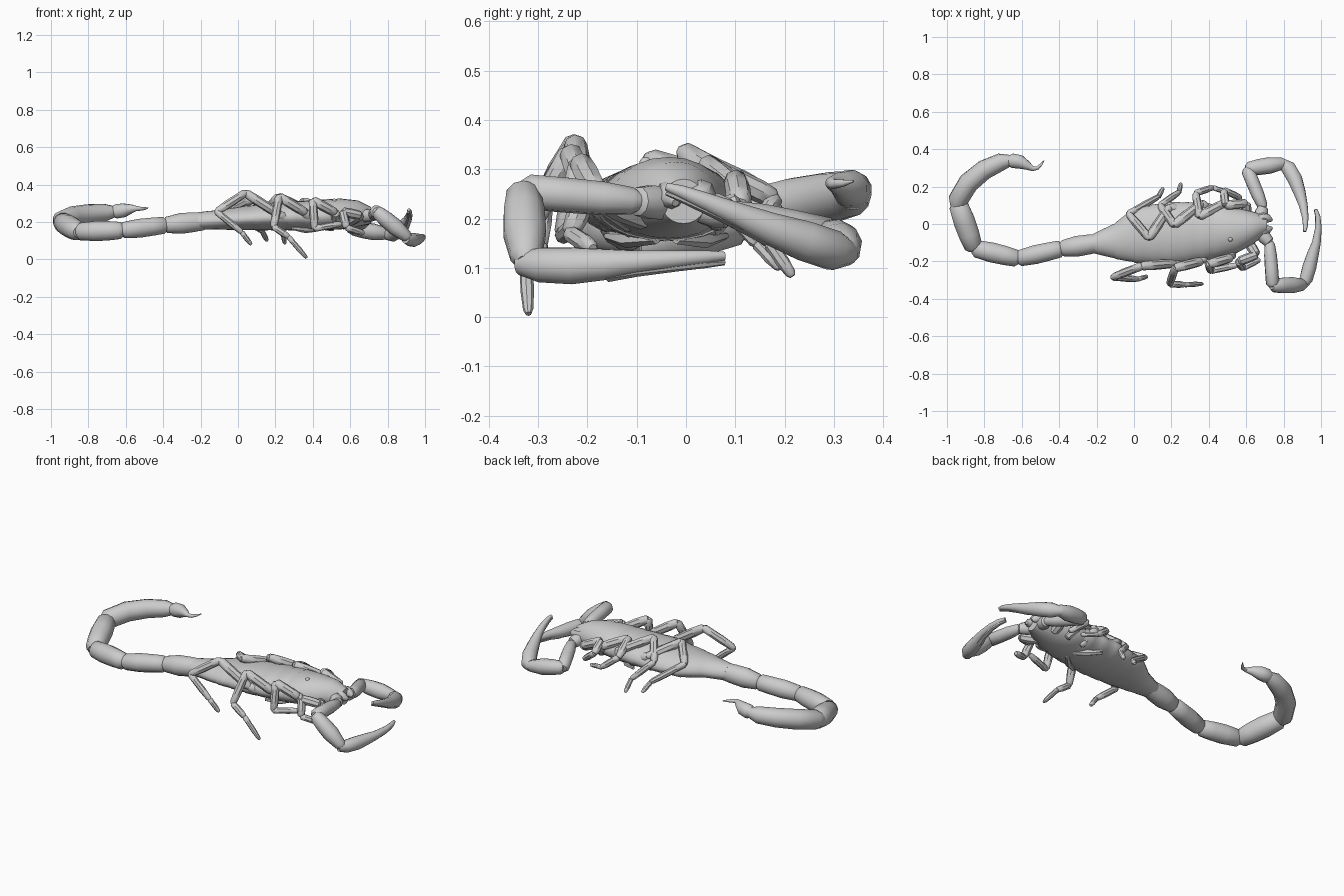
import bpy, bmesh, math
from mathutils import Vector

if "Cube" in bpy.data.objects:
    bpy.data.objects.remove(bpy.data.objects["Cube"])

grey = bpy.data.materials.new("shell grey")
grey.diffuse_color = (0.6, 0.6, 0.6, 1)
grey.use_nodes = True
grey.node_tree.nodes["Principled BSDF"].inputs["Base Color"].default_value = grey.diffuse_color


def finish(name, bm):
    bmesh.ops.recalc_face_normals(bm, faces=bm.faces)
    me = bpy.data.meshes.new(name)
    bm.to_mesh(me)
    bm.free()
    ob = bpy.data.objects.new(name, me)
    bpy.context.collection.objects.link(ob)
    me.materials.append(grey)
    bpy.ops.object.select_all(action='DESELECT')
    ob.select_set(True)
    bpy.context.view_layer.objects.active = ob
    bpy.ops.object.shade_smooth_by_angle(angle=math.radians(42))
    return ob


def skin(bm, rings):
    rows = [[bm.verts.new(p) for p in r] for r in rings]
    n = len(rows[0])
    for a, b in zip(rows, rows[1:]):
        for i in range(n):
            bm.faces.new((a[i], a[(i + 1) % n], b[(i + 1) % n], b[i]))
    bm.faces.new(rows[0])
    bm.faces.new(rows[-1])


def tube(bm, pts, n=10):
    """Round loft through (x, y, z, radius) points."""
    pos = [Vector(p[:3]) for p in pts]
    tans = [(pos[min(i + 1, len(pos) - 1)] - pos[max(i - 1, 0)]).normalized()
            for i in range(len(pos))]
    side = tans[0].orthogonal().normalized()
    rings = []
    for i, p in enumerate(pts):
        if i:
            side = tans[i - 1].rotation_difference(tans[i]) @ side
        up = tans[i].cross(side)
        rings.append([pos[i] + p[3] * (side * math.cos(2 * math.pi * k / n)
                      + up * math.sin(2 * math.pi * k / n)) for k in range(n)])
    skin(bm, rings)


def segment(bm, a, b, r0, rm, r1, n=10):
    """One barrel-shaped limb piece from a to b."""
    a, b = Vector(a), Vector(b)
    prof = [(-.04, r0 * .6), (.04, r0), (.3, rm * .96), (.6, rm), (.95, r1), (1.03, r1 * .6)]
    tube(bm, [(*a.lerp(b, t), r) for t, r in prof], n)


# body: stations of x, centre y, half width, top z, bottom z
stations = [(-.22, -.105, .05, .25, .16), (-.1, -.09, .095, .265, .16),
            (.0, -.06, .145, .28, .157), (.2, -.05, .168, .305, .155),
            (.4, -.04, .15, .315, .155), (.55, -.035, .12, .325, .16),
            (.64, -.02, .085, .315, .175), (.71, -.005, .045, .28, .19)]


def body_at(x):
    for a, b in zip(stations, stations[1:]):
        if x <= b[0]:
            t = (x - a[0]) / (b[0] - a[0])
            return [u + (v - u) * t for u, v in zip(a, b)]
    return list(stations[-1])


def body_ring(x, s, n=24):
    _, cy, hw, zt, zb = body_at(x)
    zm = zb + (zt - zb) * .45
    pts = []
    for k in range(n):
        a = 2 * math.pi * k / n
        c, d = math.cos(a), math.sin(a)
        y = cy + s * hw * math.copysign(abs(c) ** .95, c)
        h = (zt - zm) if d > 0 else (zm - zb)
        pts.append((x, y, zm + s * h * math.copysign(abs(d) ** 1.1, d)))
    return pts


bm = bmesh.new()
cuts = [-.22, -.1, 0, .09, .18, .27, .36, .43]
rings = []
for a, b in zip(cuts, cuts[1:]):      # overlapping back plates
    rings += [body_ring(a + .004, 1.015), body_ring((a + b) / 2, 1.01), body_ring(b - .004, .99)]
skin(bm, rings)
finish("abdomen", bm)

bm = bmesh.new()
skin(bm, [body_ring(x, s) for x, s in
          [(.42, .97), (.43, 1.02), (.5, 1.01), (.55, 1), (.6, 1), (.64, 1), (.68, 1), (.71, 1)]])
finish("carapace", bm)

# eye bump
bm = bmesh.new()
bmesh.ops.create_uvsphere(bm, u_segments=10, v_segments=6, radius=.013)
bmesh.ops.translate(bm, verts=bm.verts, vec=(.515, -.082, .312))
finish("eye", bm)

# mouth claws
for name, s in (("left_mouth_claw", 1), ("right_mouth_claw", -1)):
    bm = bmesh.new()
    y = s * .026
    tube(bm, [(.65, y, .25, .024), (.69, y * 1.2, .25, .03), (.72, y * 1.1, .24, .022),
              (.738, y * .8, .232, .008)], 8)
    finish(name, bm)

# belly combs
for name, s in (("left_comb", 1), ("right_comb", -1)):
    bm = bmesh.new()
    tube(bm, [(.42, -.04 + s * .02, .16, .012), (.36, -.04 + s * .08, .158, .018),
              (.29, -.04 + s * .12, .165, .008)], 6)
    finish(name, bm)

# tail
joints = [(-.18, -.1, .205), (-.39, -.132, .183), (-.62, -.185, .155), (-.855, -.13, .148),
          (-.942, .11, .2)]
radii = [(.05, .057, .045), (.047, .052, .045), (.047, .055, .048), (.05, .06, .053)]
for i, r in enumerate(radii):
    bm = bmesh.new()
    segment(bm, joints[i], joints[i + 1], *r, n=12)
    finish(f"tail_segment_{i + 1}", bm)
bm = bmesh.new()
tube(bm, [(-.946, .085, .195, .035), (-.942, .125, .205, .054), (-.885, .22, .228, .056),
          (-.80, .29, .242, .053), (-.71, .332, .25, .047), (-.66, .34, .255, .03)], 12)
finish("tail_segment_5", bm)
bm = bmesh.new()
tube(bm, [(-.68, .336, .255, .025), (-.65, .338, .257, .04), (-.61, .332, .262, .038),
          (-.57, .312, .27, .024), (-.54, .295, .272, .013), (-.515, .3, .27, .01),
          (-.495, .32, .272, .007), (-.48, .34, .276, .002)], 12)
finish("stinger", bm)

# pincer arms: shoulder, elbow, wrist, then hand and finger points
arms = {
    "right": ([(.66, -.03, .23), (.725, -.1, .235), (.742, -.33, .255), (.91, -.325, .115)],
              [(.895, -.335, .11, .025), (.92, -.295, .106, .036), (.938, -.23, .104, .038),
               (.957, -.16, .107, .032), (.975, -.1, .112, .024), (.986, -.02, .118, .018),
               (.983, .04, .122, .014), (.972, .078, .124, .009)], (-.004, 0, -.012)),
    "left": ([(.67, .02, .225), (.69, .09, .21), (.605, .295, .165), (.805, .325, .135)],
             [(.785, .33, .13, .025), (.825, .3, .135, .041), (.86, .24, .155, .041),
              (.885, .17, .18, .033), (.905, .1, .21, .024), (.915, .04, .235, .018),
              (.917, -.01, .255, .013), (.913, -.04, .265, .008)], (-.004, 0, -.012))}
for side, (j, hand, off) in arms.items():
    bm = bmesh.new()
    segment(bm, j[0], j[1], .03, .036, .03)
    segment(bm, j[1], j[2], .028, .036, .036)
    segment(bm, j[2], j[3], .036, .045, .032)
    finish(side + "_pincer_arm", bm)
    bm = bmesh.new()
    tube(bm, hand, 12)
    finish(side + "_pincer_hand", bm)
    bm = bmesh.new()
    tube(bm, [(p[0] + off[0], p[1], p[2] + off[2], p[3] * .75) for p in hand[3:]], 8)
    finish(side + "_pincer_finger", bm)

# legs: hip to foot joints
legs = {
    "right_leg_1": [(.6, -.08, .2), (.655, -.165, .235), (.56, -.2, .255), (.58, -.235, .17),
                    (.67, -.19, .14)],
    "right_leg_2": [(.52, -.1, .19), (.52, -.18, .25), (.4, -.215, .315), (.41, -.25, .165),
                    (.55, -.22, .19)],
    "right_leg_3": [(.42, -.1, .18), (.36, -.2, .25), (.22, -.235, .335), (.19, -.32, .175),
                    (.27, -.325, .12), (.365, -.32, .01)],
    "right_leg_4": [(.32, -.1, .18), (.22, -.21, .24), (.04, -.225, .355), (-.115, -.285, .255),
                    (.02, -.295, .145), (.07, -.28, .08)],
    "left_leg_1": [(.6, .04, .2), (.6, .11, .23), (.49, .1, .28), (.48, .18, .24),
                   (.57, .14, .17)],
    "left_leg_2": [(.52, .05, .19), (.48, .11, .255), (.35, .04, .31), (.33, .165, .25),
                   (.42, .195, .18), (.51, .165, .16)],
    "left_leg_3": [(.42, .05, .18), (.36, .11, .265), (.215, -.005, .335), (.14, .1, .25),
                   (.24, .17, .15), (.25, .215, .085)],
    "left_leg_4": [(.32, .05, .18), (.19, .09, .265), (.08, -.075, .32), (-.03, .055, .265),
                   (.13, .145, .15), (.155, .19, .1)]}
sizes = [.028, .026, .025, .02, .016, .011]
for name, path in legs.items():
    bm = bmesh.new()
    for i, (a, b) in enumerate(zip(path, path[1:])):
        r, e = sizes[i], sizes[i + 1]
        segment(bm, a, b, r * .9, (r + e) * .52, e * .95, n=8)
    finish(name, bm)
